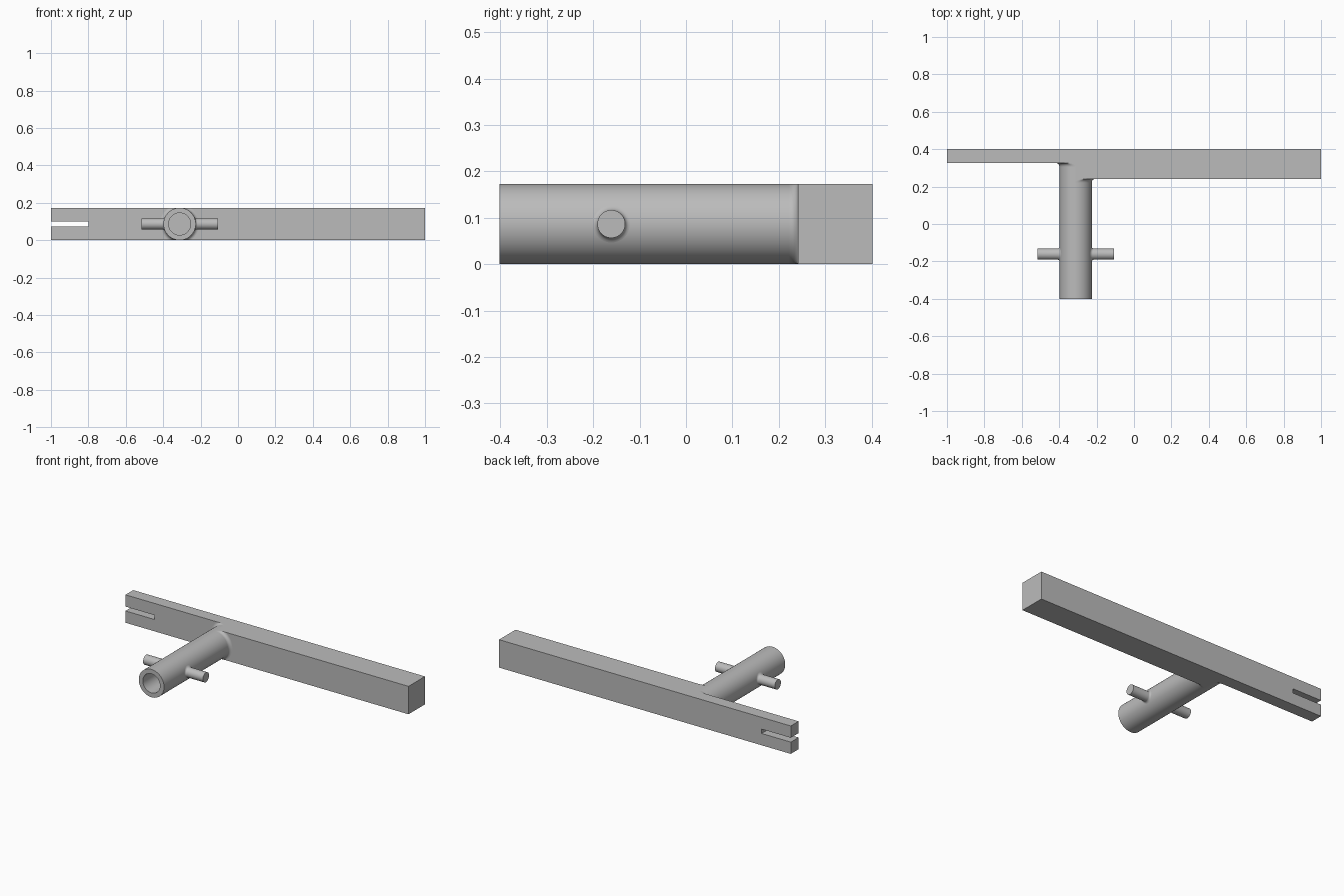
import bpy, bmesh
from math import sin, cos, pi, sqrt, radians

if "Cube" in bpy.data.objects:
    bpy.data.objects.remove(bpy.data.objects["Cube"])

H = 0.173                 # bar height, equal to the tube diameter
R = H / 2                 # tube radius, also the height of its axis
TUBE_X = -0.312
FRONT, BACK = -0.402, 0.402
THIN_Y, THICK_Y = 0.326, 0.241
PIN_Y, PIN_R = -0.161, 0.03
SEG = 64

grey = bpy.data.materials.new("plain grey")
grey.use_nodes = True
grey.diffuse_color = (0.5, 0.5, 0.5, 1)
grey.node_tree.nodes["Principled BSDF"].inputs["Base Color"].default_value = (0.5, 0.5, 0.5, 1)


def finish(name, bm, smooth=True):
    bmesh.ops.remove_doubles(bm, verts=bm.verts, dist=1e-6)
    bmesh.ops.recalc_face_normals(bm, faces=bm.faces)
    mesh = bpy.data.meshes.new(name)
    bm.to_mesh(mesh)
    bm.free()
    obj = bpy.data.objects.new(name, mesh)
    bpy.context.collection.objects.link(obj)
    mesh.materials.append(grey)
    bpy.ops.object.select_all(action='DESELECT')
    obj.select_set(True)
    bpy.context.view_layer.objects.active = obj
    if smooth:
        bpy.ops.object.shade_smooth_by_angle(angle=radians(35))
    return obj


def prism(name, outline, z0, z1):
    bm = bmesh.new()
    base = bm.faces.new([bm.verts.new((x, y, z0)) for x, y in outline])
    top = bmesh.ops.extrude_face_region(bm, geom=[base])["geom"]
    moved = [v for v in top if isinstance(v, bmesh.types.BMVert)]
    bmesh.ops.translate(bm, verts=moved, vec=(0, 0, z1 - z0))
    return finish(name, bm, smooth=False)


def skin(bm, rings, closed=True):
    """Join consecutive rings of points with quads."""
    rows = [[bm.verts.new(p) for p in ring] for ring in rings]
    for a, b in zip(rows, rows[1:]):
        n = len(a)
        for i in range(n if closed else n - 1):
            j = (i + 1) % n
            bm.faces.new((a[i], a[j], b[j], b[i]))
    return rows


def fillet(size, steps=6):
    """Concave quarter arc: (distance out from the wall, height above the base)."""
    for k in range(steps + 1):
        t = pi / 2 * k / steps
        yield size * (1 - sin(t)), size * (1 - cos(t))


# Stepped bar with a slot through its thin end
bar = prism("stepped_bar", [(-1, BACK), (-1, THIN_Y), (TUBE_X, THIN_Y),
                            (TUBE_X, THICK_Y), (1, THICK_Y), (1, BACK)], 0, H)
cutter = prism("slot_cutter", [(-1.1, 0.2), (-0.8, 0.2), (-0.8, 0.5), (-1.1, 0.5)],
               R - 0.0135, R + 0.0135)
cutter.hide_render = True
bpy.context.view_layer.objects.active = bar
cut = bar.modifiers.new("slot", 'BOOLEAN')
cut.operation = 'DIFFERENCE'
cut.solver = 'EXACT'
cut.object = cutter
bpy.ops.object.modifier_apply(modifier=cut.name)
bpy.data.objects.remove(cutter)

# Hollow tube, closed where it enters the bar
angles = [2 * pi * i / SEG for i in range(SEG)]
bm = bmesh.new()
profile = [(0.059, THICK_Y), (0.059, FRONT), (R, FRONT), (R, THIN_Y + 0.01)]
rows = skin(bm, [[(TUBE_X + r * cos(a), y, R + r * sin(a)) for a in angles]
                 for r, y in profile])
bm.faces.new(rows[0])
bm.faces.new(rows[-1])
finish("tube", bm)

# Fillets between the tube and each face of the bar, trimmed to the bar height
for name, start, base in (("thick_side_fillet", -pi / 2, THICK_Y),
                          ("thin_side_fillet", pi / 2, THIN_Y)):
    half = [start + pi * i / (SEG // 2) for i in range(SEG // 2 + 1)]
    bm = bmesh.new()
    skin(bm, [[(TUBE_X + (R + out) * cos(a), base - up,
                min(H, max(0, R + (R + out) * sin(a)))) for a in half]
              for out, up in fillet(0.018)], closed=False)
    finish(name, bm)

# Side pins, flared where they meet the round tube wall
for name, side, tip in (("left_pin", 1, -0.107), ("right_pin", -1, -0.517)):
    bm = bmesh.new()
    rings = []
    for out, up in fillet(0.01):
        r = PIN_R + out
        rings.append([(TUBE_X + side * (sqrt(R * R - (r * sin(a)) ** 2) + up),
                       PIN_Y + r * cos(a), R + r * sin(a)) for a in angles])
    rings.append([(tip, PIN_Y + PIN_R * cos(a), R + PIN_R * sin(a)) for a in angles])
    rows = skin(bm, rings)
    bm.faces.new(rows[-1])
    finish(name, bm)
